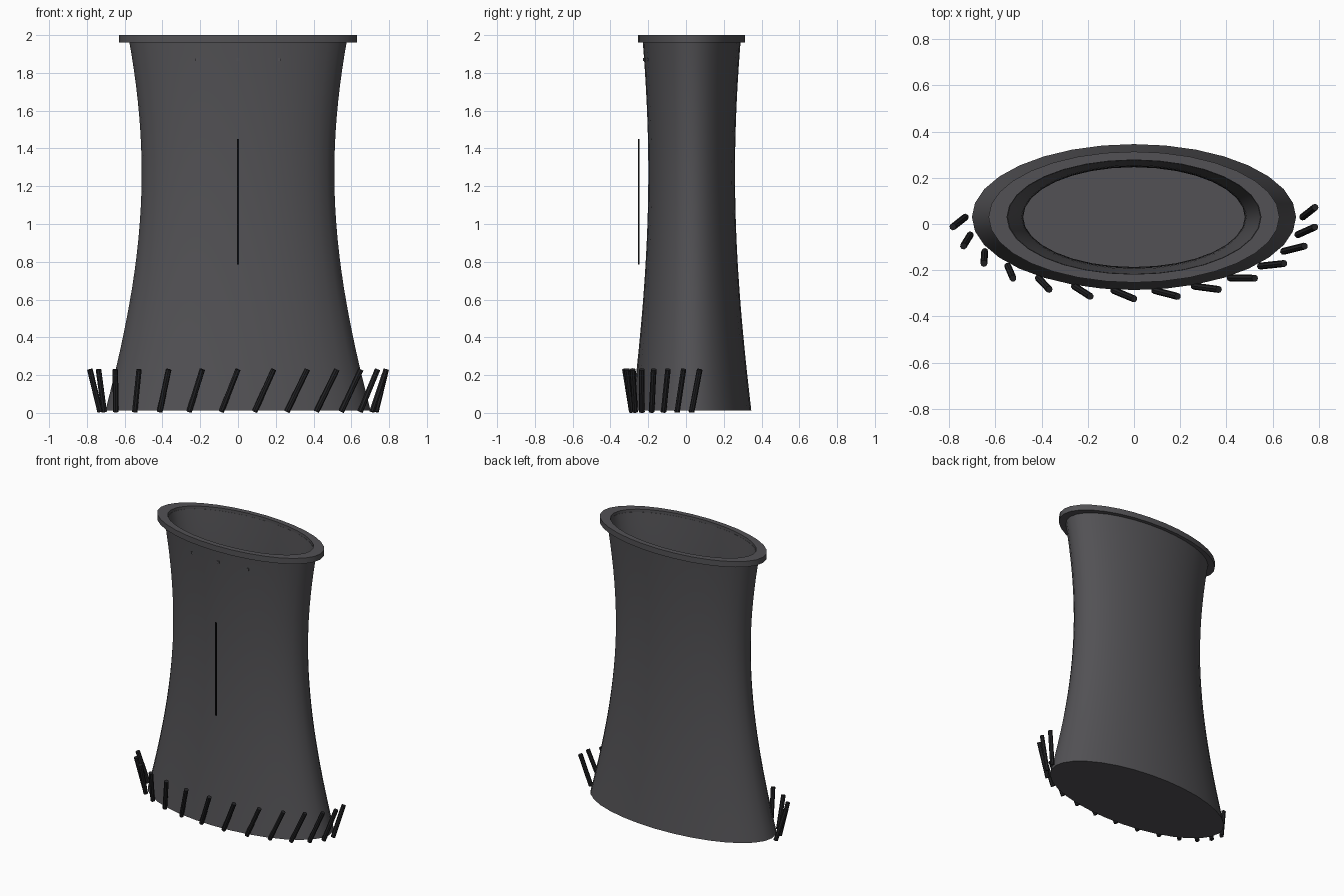
import bpy, bmesh, math
from mathutils import Vector

if "Cube" in bpy.data.objects:
    bpy.data.objects.remove(bpy.data.objects["Cube"])

CY, RATIO, SEG = 0.03, 0.45, 32   # ellipse centre, depth/width ratio, sides


def material(name, rgb):
    m = bpy.data.materials.new(name)
    m.diffuse_color = (*rgb, 1)
    m.use_nodes = True
    m.node_tree.nodes["Principled BSDF"].inputs["Base Color"].default_value = m.diffuse_color
    return m


SHELL = material("shell grey", (0.085, 0.083, 0.09))
DARK = material("dark grey", (0.017, 0.017, 0.019))
BLACK = material("black", (0.006, 0.006, 0.007))


def finish(bm, name, mat, smooth=False):
    bmesh.ops.recalc_face_normals(bm, faces=bm.faces)
    me = bpy.data.meshes.new(name)
    bm.to_mesh(me)
    bm.free()
    me.materials.append(mat)
    ob = bpy.data.objects.new(name, me)
    bpy.context.collection.objects.link(ob)
    if smooth:
        bpy.ops.object.select_all(action='DESELECT')
        ob.select_set(True)
        bpy.context.view_layer.objects.active = ob
        bpy.ops.object.shade_smooth_by_angle(angle=math.radians(35))
    return ob


def lathe(name, profile, mat, closed=False):
    """Elliptical lathe of (half width, z); open profiles get end caps."""
    bm = bmesh.new()
    rings = []
    for r, z in profile:
        rings.append([bm.verts.new((r * math.cos(2 * math.pi * i / SEG),
                                    CY + r * RATIO * math.sin(2 * math.pi * i / SEG), z))
                      for i in range(SEG)])
    pairs = list(zip(rings, rings[1:]))
    if closed:
        pairs.append((rings[-1], rings[0]))
    for a, b in pairs:
        for i in range(SEG):
            j = (i + 1) % SEG
            bm.faces.new((a[i], a[j], b[j], b[i]))
    if not closed:
        bm.faces.new(rings[0])
        bm.faces.new(rings[-1])
    return finish(bm, name, mat, True)


def box(name, centre, size, mat):
    bm = bmesh.new()
    bmesh.ops.create_cube(bm, size=1)
    for v in bm.verts:
        v.co = Vector([c + p * s for c, p, s in zip(centre, v.co, size)])
    return finish(bm, name, mat)


def width(z):
    return 0.51 * math.sqrt(1 + ((z - 1.27) / 1.33) ** 2)


# hollow hyperbolic shell with a closed floor
zs = [0.012 + 1.968 * i / 24 for i in range(25)]
outer = [(width(z), z) for z in zs]
inner = [(width(z) - 0.03, z) for z in reversed(zs[1:])]
lathe("tower_shell", outer + inner + [(width(0.03) - 0.03, 0.03)], SHELL)

# top rim
lathe("top_rim", [(0.63, 1.96), (0.63, 2.0), (0.55, 2.0), (0.55, 1.96)], SHELL, True)

# leaning struts round the front half of the base
for i in range(14):
    t = math.pi + math.pi * i / 13
    u = t + math.pi / 26
    lo = Vector((0.73 * math.cos(t), CY + 0.32 * math.sin(t), 0.006))
    hi = Vector((0.79 * math.cos(u), CY + 0.354 * math.sin(u), 0.23))
    bm = bmesh.new()
    bmesh.ops.create_cone(bm, cap_ends=True, segments=8, radius1=0.015,
                          radius2=0.015, depth=(hi - lo).length)
    bm.transform(((hi - lo).to_track_quat('Z', 'Y')).to_matrix().to_4x4())
    bmesh.ops.translate(bm, verts=bm.verts, vec=(lo + hi) / 2)
    finish(bm, "base_strut_%02d" % (i + 1), DARK, True)

# thin vertical rod in front of the wall
box("front_rod", (0, -0.25, 1.117), (0.01, 0.006, 0.665), BLACK)

# three small lamps below the rim
for x in (-0.22, 0, 0.22):
    y = CY - RATIO * math.sqrt(width(1.87) ** 2 - x * x)
    box("lamp", (x, y, 1.87), (0.016, 0.012, 0.016), SHELL)
